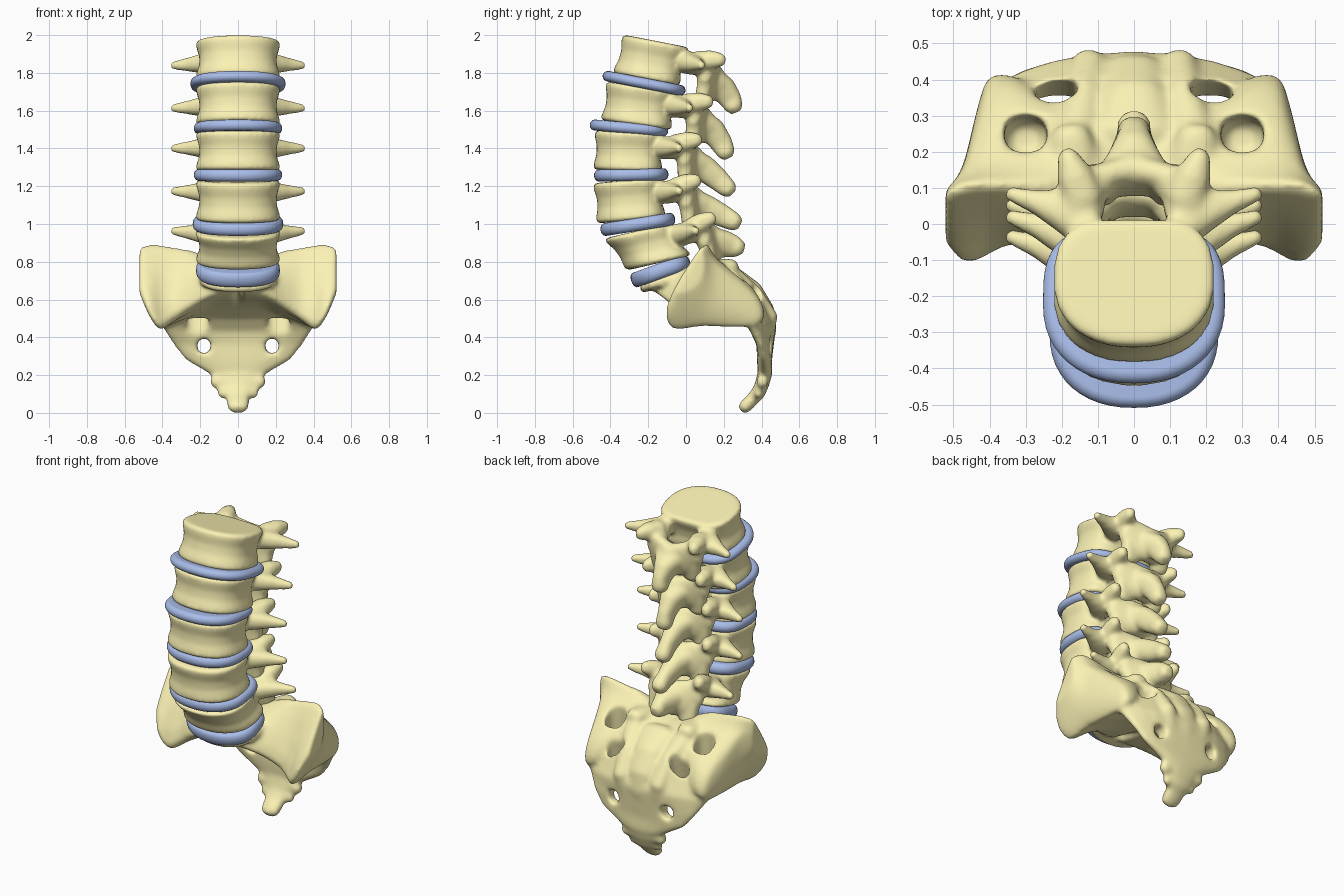
import bpy, bmesh, math
from mathutils import Vector, Matrix

X, Y, Z = Vector((1, 0, 0)), Vector((0, 1, 0)), Vector((0, 0, 1))


def material(name, rgb):
    m = bpy.data.materials.new(name)
    m.diffuse_color = (*rgb, 1)
    return m


BONE = material("bone", (0.97, 0.89, 0.46))
DISC = material("disc", (0.40, 0.51, 0.82))


def skin(bm, rings):
    """Closed surface through a row of equal-length rings."""
    vs = [[bm.verts.new(p) for p in r] for r in rings]
    n = len(vs[0])
    for a, b in zip(vs, vs[1:]):
        for i in range(n):
            bm.faces.new((a[i], a[(i + 1) % n], b[(i + 1) % n], b[i]))
    bm.faces.new(vs[0][::-1])
    bm.faces.new(vs[-1])


def spow(v, e):
    return math.copysign(abs(v) ** e, v)


def spline(p, closed, steps=4):
    """Smooth curve through the points p."""
    n, out = len(p), []
    at = (lambda i: p[i % n]) if closed else (lambda i: p[min(max(i, 0), n - 1)])
    for i in range(n if closed else n - 1):
        a, b, c, d = (at(i + k) for k in (-1, 0, 1, 2))
        for t in (k / steps for k in range(steps)):
            out.append(b + (c - a) * (t / 2) + (a * 2 - b * 5 + c * 4 - d) * (t * t / 2)
                       + (b * 3 - a - c * 3 + d) * (t ** 3 / 2))
    return out if closed else out + [p[-1]]


def loft(bm, pts, radii, side=X, n=24, e=0.85):
    """Rounded-end tube with an oval section; first radius lies along side."""
    p = [Vector(q) for q in pts]
    r = list(radii)
    t0, t1 = (p[0] - p[1]).normalized(), (p[-1] - p[-2]).normalized()
    p = [p[0] + t0 * min(r[0]) * 0.6] + p + [p[-1] + t1 * min(r[-1]) * 0.6]
    r = [[v * 0.6 for v in r[0]]] + r + [[v * 0.6 for v in r[-1]]]
    rings = []
    for i, c in enumerate(p):
        t = (p[min(i + 1, len(p) - 1)] - p[max(i - 1, 0)]).normalized()
        a = (side - t * side.dot(t)).normalized()
        b = a.cross(t)
        rings.append([c + a * r[i][0] * spow(math.cos(k * math.tau / n), e)
                      + b * r[i][1] * spow(math.sin(k * math.tau / n), e) for k in range(n)])
    skin(bm, rings)


def both(bm, pts, radii, side=X):
    for s in (1, -1):
        loft(bm, [(s * x, y, z) for x, y, z in pts], radii, side)


def ball(bm, c, r):
    bmesh.ops.create_uvsphere(bm, u_segments=16, v_segments=10, radius=1,
                              matrix=Matrix.Translation(c) @ Matrix.Diagonal((*r, 1)))


def drum(bm, a, b, profile, mat=Matrix()):
    """Stack of D-shaped outlines, round in front and flat behind."""
    rings = []
    for z, k in profile:
        ring = []
        for i in range(48):
            c, s = math.cos(i * math.tau / 48), math.sin(i * math.tau / 48)
            e = 0.9 if s < 0 else 0.62
            ring.append(mat @ Vector((a * k * spow(c, e), b * k * spow(s, e), z)))
        rings.append(ring)
    skin(bm, rings)


def body_profile(h):
    return [(-h, 0.93), (-h + 0.012, 1), (-h * 0.6, 0.97), (-h * 0.25, 0.915), (h * 0.25, 0.915),
            (h * 0.6, 0.97), (h - 0.012, 1), (h, 0.93)]


def finish(bm, name, mat):
    bmesh.ops.recalc_face_normals(bm, faces=bm.faces)
    me = bpy.data.meshes.new(name)
    bm.to_mesh(me)
    bm.free()
    me.shade_smooth()
    ob = bpy.data.objects.new(name, me)
    bpy.context.collection.objects.link(ob)
    if mat:
        me.materials.append(mat)
    return ob


def remesh(ob, size):
    m = ob.modifiers.new("fuse", 'REMESH')
    m.mode = 'VOXEL'
    m.voxel_size = size
    m.use_smooth_shade = True


def soften(ob, count):
    m = ob.modifiers.new("soften", 'SMOOTH')
    m.factor = 0.5
    m.iterations = count


# Vertebrae: centre y, z, tilt, half height, half depth, spinous tip y, z, body lean
VERTEBRAE = [
    (-0.185, 1.866, -11, 0.106, 0.182, 0.500, -0.160, 0.06),
    (-0.25, 1.626, -8, 0.104, 0.190, 0.515, -0.185, 0),
    (-0.305, 1.385, -2, 0.104, 0.184, 0.560, -0.185, 0),
    (-0.30, 1.125, 5, 0.107, 0.186, 0.570, -0.166, 0),
    (-0.203, 0.878, 13, 0.096, 0.178, 0.490, -0.113, -0.42),
]
for i, (y, z, tilt, h, d, sy, sz, lean) in enumerate(VERTEBRAE):
    bm = bmesh.new()
    shear = Matrix()
    shear[1][2] = lean
    drum(bm, 0.224, d, body_profile(h), shear)
    # pedicles
    both(bm, [(0.125, 0.10, 0.035), (0.135, 0.20, 0.04), (0.135, 0.29, 0.035)],
         [(0.05, 0.052), (0.04, 0.046), (0.045, 0.055)])
    # transverse processes
    both(bm, [(0.13, 0.20, 0.025), (0.20, 0.225, 0.025), (0.27, 0.245, 0.025), (0.345, 0.27, 0.025)],
         [(0.085, 0.062), (0.06, 0.050), (0.034, 0.035), (0.02, 0.022)], Y)
    # upper and lower joint processes
    both(bm, [(0.14, 0.25, 0.04), (0.165, 0.315, 0.065), (0.185, 0.37, 0.075)],
         [(0.06, 0.06), (0.05, 0.05), (0.028, 0.035)])
    both(bm, [(0.12, 0.29, 0.03), (0.105, 0.305, -0.08), (0.10, 0.305, -0.165)],
         [(0.06, 0.045), (0.06, 0.042), (0.055, 0.038)])
    # laminae
    both(bm, [(0.14, 0.30, 0.005), (0.07, 0.325, -0.04), (-0.01, 0.345, -0.06)],
         [(0.075, 0.04), (0.10, 0.045), (0.10, 0.06)], Z)
    # spinous process
    loft(bm, [(0, 0.34, -0.05), (0, 0.41, -0.08), (0, (0.41 + sy) / 2, (sz - 0.08) / 2 - 0.005),
              (0, sy - 0.02, sz)],
         [(0.10, 0.078), (0.062, 0.070), (0.044, 0.060), (0.048, 0.048)])
    ob = finish(bm, f"lumbar_vertebra_{i + 1}", BONE)
    ob.location = (0, y, z)
    ob.rotation_euler.x = math.radians(tilt)
    remesh(ob, 0.011)
    soften(ob, 10)

# Discs: centre y, z, tilt, half width, half depth, half thickness
DISCS = [
    (-0.222, 1.745, -11, 0.252, 0.223, 0.028),
    (-0.302, 1.508, -5, 0.234, 0.208, 0.029),
    (-0.290, 1.260, 1, 0.234, 0.197, 0.032),
    (-0.255, 0.998, 9, 0.24, 0.200, 0.034),
    (-0.135, 0.752, 20, 0.222, 0.164, 0.040),
]
for i, (y, z, tilt, a, d, t) in enumerate(DISCS):
    bm = bmesh.new()
    arc = [math.radians(k * 15) for k in range(-6, 7)]
    drum(bm, a, d, [(t * math.sin(k), 1 - 0.13 * (1 - math.cos(k))) for k in arc])
    ob = finish(bm, f"disc_{i + 1}", DISC)
    ob.location = (0, y, z)
    ob.rotation_euler.x = math.radians(tilt)

# Sacrum: curved central shield, with its side edges bent forward
bm = bmesh.new()
loft(bm, [(0, -0.08, 0.695), (0, 0.08, 0.69), (0, 0.24, 0.64), (0, 0.36, 0.56), (0, 0.42, 0.45),
          (0, 0.42, 0.36), (0, 0.415, 0.28), (0, 0.42, 0.20)],
     [(0.19, 0.045), (0.26, 0.095), (0.36, 0.10), (0.40, 0.08), (0.40, 0.062),
      (0.345, 0.045), (0.28, 0.04), (0.14, 0.038)])
for v in bm.verts:
    v.co.y -= 0.42 * v.co.x ** 2 * min(max((v.co.z - 0.28) / 0.16, 0), 1)
# top plate under the last disc
drum(bm, 0.21, 0.155, body_profile(0.022),
     Matrix.Translation((0, -0.10, 0.705)) @ Matrix.Rotation(math.radians(20), 4, 'X'))
# side wings, as sections from the middle outward
WING = [
    (0.02, [(-0.18, 0.65), (0.04, 0.74), (0.16, 0.77), (0.28, 0.68), (0.27, 0.55), (0.08, 0.58)]),
    (0.14, [(-0.15, 0.63), (0.06, 0.80), (0.18, 0.80), (0.30, 0.69), (0.28, 0.55), (0.10, 0.57)]),
    (0.24, [(-0.09, 0.585), (0.075, 0.845), (0.17, 0.81), (0.33, 0.67), (0.33, 0.52), (0.10, 0.53)]),
    (0.33, [(-0.06, 0.53), (0.085, 0.86), (0.17, 0.81), (0.37, 0.64), (0.385, 0.49), (0.10, 0.49)]),
    (0.40, [(-0.085, 0.475), (0.085, 0.87), (0.17, 0.81), (0.375, 0.61), (0.38, 0.465), (0.10, 0.46)]),
    (0.432, [(-0.105, 0.49), (0.085, 0.875), (0.16, 0.81), (0.30, 0.65), (0.31, 0.51), (0.08, 0.475)]),
    (0.475, [(-0.11, 0.55), (0.085, 0.88), (0.13, 0.83), (0.155, 0.75), (0.15, 0.62), (0.05, 0.55)]),
    (0.522, [(-0.06, 0.65), (0.07, 0.87), (0.09, 0.84), (0.095, 0.78), (0.075, 0.70), (0.02, 0.65)]),
]
sections = [spline([Vector((x, y, z)) for y, z in sec], True) for x, sec in WING]
columns = [spline(list(c), False) for c in zip(*sections)]
for s in (1, -1):
    skin(bm, [[Vector((s * p.x, p.y, p.z)) for p in ring] for ring in zip(*columns)])
# upper joint processes, middle crest and side crests
both(bm, [(0.15, 0.12, 0.72), (0.17, 0.19, 0.765), (0.175, 0.25, 0.77)],
     [(0.08, 0.06), (0.07, 0.055), (0.055, 0.045)])
loft(bm, [(0, 0.24, 0.72), (0, 0.35, 0.64), (0, 0.42, 0.54), (0, 0.435, 0.44), (0, 0.42, 0.32)],
     [(0.12, 0.06), (0.09, 0.06), (0.08, 0.05), (0.07, 0.045), (0.05, 0.03)])
both(bm, [(0.16, 0.25, 0.71), (0.14, 0.35, 0.62), (0.125, 0.43, 0.50), (0.10, 0.432, 0.40),
          (0.08, 0.42, 0.30)],
     [(0.06, 0.06), (0.05, 0.06), (0.05, 0.06), (0.045, 0.035), (0.04, 0.03)])
# tailbone segments with small side knobs
loft(bm, [(0, 0.42, 0.22), (0, 0.405, 0.16), (0, 0.395, 0.132), (0, 0.382, 0.105), (0, 0.355, 0.075),
          (0, 0.335, 0.055), (0, 0.305, 0.025)],
     [(0.12, 0.038), (0.12, 0.038), (0.09, 0.036), (0.085, 0.038), (0.06, 0.034),
      (0.062, 0.036), (0.055, 0.034)])
for x, y, z, r in ((0.112, 0.405, 0.165, 0.038), (0.082, 0.385, 0.105, 0.03)):
    for s in (1, -1):
        ball(bm, (s * x, y, z), (r, r * 0.9, r))
sacrum = finish(bm, "sacrum_and_tailbone", BONE)

# Nerve openings: centre, direction, half length, radii
bm = bmesh.new()
for c, d, l, r in (((0.215, 0.348, 0.54), (0, 0.25, 0.97), 0.19, (0.06, 0.036)),
                   ((0.18, 0.41, 0.355), (0, 1, 0.1), 0.15, (0.036, 0.04)),
                   ((0.30, 0.25, 0.74), (0, 0.1, 1), 0.14, (0.06, 0.055))):
    c, d = Vector(c), Vector(d).normalized()
    both(bm, [c - d * l, c + d * l], [r, r])
cutter = finish(bm, "opening_cutter", None)
cutter.hide_render = True
cutter.display_type = 'WIRE'

remesh(sacrum, 0.011)
cut = sacrum.modifiers.new("openings", 'BOOLEAN')
cut.operation = 'DIFFERENCE'
cut.object = cutter
remesh(sacrum, 0.010)
soften(sacrum, 16)
